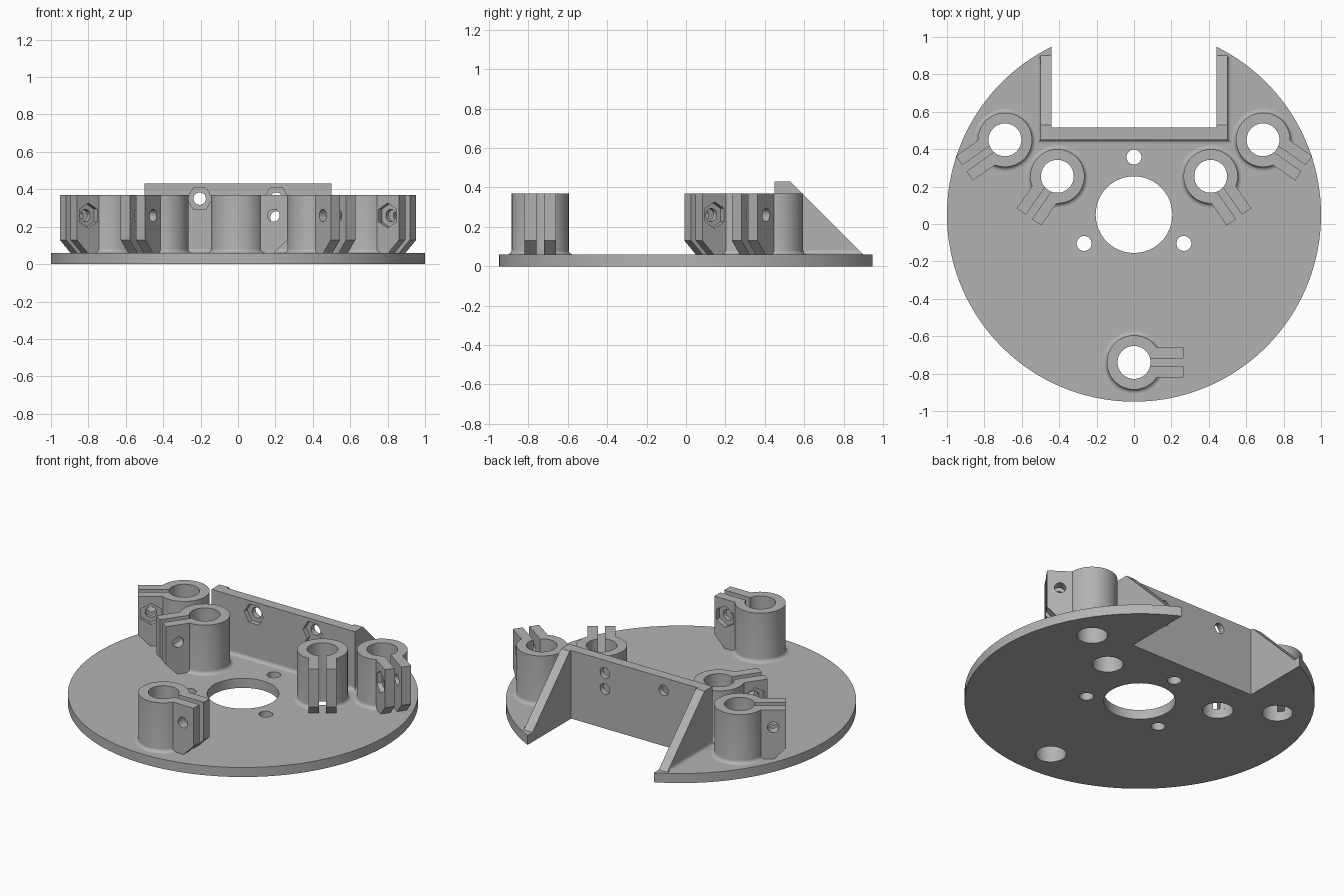
import bpy, bmesh
from math import sin, cos, pi, radians, sqrt, asin
from mathutils import Matrix, Vector

cube = bpy.data.objects.get("Cube")
if cube:
    bpy.data.objects.remove(cube)

grey = bpy.data.materials.new("plain grey")
grey.use_nodes = True
grey.diffuse_color = (0.45, 0.45, 0.45, 1)
grey.node_tree.nodes["Principled BSDF"].inputs["Base Color"].default_value = grey.diffuse_color

PLATE_Y, PLATE_TOP = 0.05, 0.06
CLAMP_TOP, WALL_TOP = 0.37, 0.43
BORE, BOSS = 0.088, 0.145
BOLT, NUT = 0.033, 0.067
COVE = 0.022
UP_Y = Matrix.Rotation(-pi / 2, 4, 'X')   # turns the extrusion axis to +y
UP_X = Matrix(((0, 0, 1, 0), (1, 0, 0, 0), (0, 1, 0, 0), (0, 0, 0, 1)))  # profile in y, z


def add_object(name, bm):
    bmesh.ops.recalc_face_normals(bm, faces=bm.faces)
    mesh = bpy.data.meshes.new(name)
    bm.to_mesh(mesh)
    bm.free()
    ob = bpy.data.objects.new(name, mesh)
    bpy.context.collection.objects.link(ob)
    return ob


def prism(name, points, a, b, matrix=Matrix()):
    """Extrude a flat outline from height a to b, then turn it."""
    bm = bmesh.new()
    face = bm.faces.new([bm.verts.new((x, y, a)) for x, y in points])
    new = bmesh.ops.extrude_face_region(bm, geom=[face])["geom"]
    bmesh.ops.translate(bm, vec=(0, 0, b - a),
                        verts=[v for v in new if isinstance(v, bmesh.types.BMVert)])
    bmesh.ops.transform(bm, matrix=matrix, verts=bm.verts)
    return add_object(name, bm)


def circle(r, n=48, x=0, y=0, turn=0):
    return [(x + r * cos(turn + 2 * pi * i / n), y + r * sin(turn + 2 * pi * i / n))
            for i in range(n)]


def box(x0, x1, y0, y1):
    return [(x0, y0), (x1, y0), (x1, y1), (x0, y1)]


def combine(ob, cutters, operation='DIFFERENCE'):
    for c in cutters:
        mod = ob.modifiers.new("cut", 'BOOLEAN')
        mod.operation, mod.solver, mod.object = operation, 'EXACT', c
    graph = bpy.context.evaluated_depsgraph_get()
    mesh = bpy.data.meshes.new_from_object(ob.evaluated_get(graph))
    ob.modifiers.clear()
    ob.data = mesh
    for c in cutters:
        bpy.data.objects.remove(c)


def finish(ob):
    ob.data.materials.clear()
    ob.data.materials.append(grey)
    bpy.ops.object.select_all(action='DESELECT')
    ob.select_set(True)
    bpy.context.view_layer.objects.active = ob
    bpy.ops.object.shade_smooth_by_angle(angle=radians(30))


def cove_steps(n=5):
    """Offset and height of a concave base fillet, from plate to wall."""
    return [(COVE * (1 - sin(t)), PLATE_TOP + COVE * (1 - cos(t)))
            for t in (pi / 2 * i / n for i in range(n + 1))]


# Clamps: x, y, tab direction in degrees, side of the nut pocket
clamps = [("front_clamp", 0, -0.74, 0, 1)]
for side, s in (("left", 1), ("right", -1)):
    for part, x, y, angle, nut in (("outer", 0.69, 0.45, -35, -1), ("inner", 0.41, 0.255, -55, 1)):
        clamps.append((f"{side}_{part}_clamp", s * x, y,
                       angle if s > 0 else 180 - angle, s * nut))

# Base plate: disc with a rectangular notch at the back
edge = asin(0.44)
arc = [pi / 2 + edge + (2 * pi - 2 * edge) * i / 120 for i in range(121)]
outline = [(cos(t), PLATE_Y + sin(t)) for t in arc] + [(0.44, 0.515), (-0.44, 0.515)]
plate = prism("base_plate", outline, 0, PLATE_TOP)
holes = [(0.205, 0, PLATE_Y)]
holes += [(0.04, 0.308 * cos(radians(a)), PLATE_Y + 0.308 * sin(radians(a))) for a in (90, 210, 330)]
holes += [(BORE, x, y) for _, x, y, _, _ in clamps]
combine(plate, [prism("cutter", circle(r, 48, x, y), -0.1, 0.2) for r, x, y in holes])
finish(plate)

# Split clamps with bolt hole and nut pocket
tab_profile = [(0.11, PLATE_TOP), (0.195, PLATE_TOP), (0.265, 0.13),
               (0.265, CLAMP_TOP), (0.11, CLAMP_TOP)]
for name, x, y, angle, nut in clamps:
    bm = bmesh.new()
    section = [(BORE, PLATE_TOP)] + [(BOSS + d, z) for d, z in cove_steps()]
    section += [(BOSS, CLAMP_TOP), (BORE, CLAMP_TOP)]
    rings = [[bm.verts.new((px, py, z)) for px, py in circle(r)] for r, z in section]
    for lower, upper in zip(rings, rings[1:] + rings[:1]):
        for i in range(len(lower)):
            j = (i + 1) % len(lower)
            bm.faces.new((lower[i], lower[j], upper[j], upper[i]))
    clamp = add_object(name, bm)
    flip = [(px, -pz) for px, pz in tab_profile]
    combine(clamp, [prism("tabs", flip, -0.08, 0.08, UP_Y)], 'UNION')
    bolt_at = dict(x=0.19, y=-0.26)
    pocket = sorted((nut * 0.05, nut * 0.12))
    combine(clamp, [
        prism("slit", box(0, 0.4, -0.02, 0.02), 0, 0.5),
        prism("bolt", circle(BOLT, 24, **bolt_at), -0.2, 0.2, UP_Y),
        prism("nut", circle(NUT, 6, turn=pi / 2, **bolt_at), *pocket, UP_Y)])
    clamp.matrix_world = Matrix.Translation((x, y, 0)) @ Matrix.Rotation(radians(angle), 4, 'Z')
    finish(clamp)

# Upright mounting wall with bolt holes and nut pockets on the front
wall = prism("mounting_wall", box(-0.5, 0.5, 0.45, 0.515), PLATE_TOP, WALL_TOP)
bolts = ((-0.205, -0.35), (0.205, -0.35), (0.205, -0.25))
cutters = [prism("bolt", circle(BOLT, 24, bx, bz), 0.3, 0.7, UP_Y) for bx, bz in bolts]
cutters += [prism("nut", circle(NUT, 6, bx, bz), 0.4, 0.48, UP_Y) for bx, bz in bolts]
combine(wall, cutters)
finish(wall)

# Sloping side ribs
rib_profile = [(0.515, PLATE_TOP), (0.90, PLATE_TOP), (0.53, WALL_TOP), (0.515, WALL_TOP)]
for side, a, b in (("left", 0.44, 0.5), ("right", -0.5, -0.44)):
    finish(prism(f"{side}_rib", rib_profile, a, b, UP_X))

# Fillet around the foot of the wall and ribs
bm = bmesh.new()
rows = []
for d, z in cove_steps():
    path = [(-0.5 - d, 0.9 - z + PLATE_TOP), (-0.5 - d, 0.45 - d),
            (0.5 + d, 0.45 - d), (0.5 + d, 0.9 - z + PLATE_TOP)]
    rows.append([bm.verts.new((px, py, z)) for px, py in path])
for lower, upper in zip(rows, rows[1:]):
    for i in range(3):
        bm.faces.new((lower[i], lower[i + 1], upper[i + 1], upper[i]))
fillet = add_object("wall_fillet", bm)
finish(fillet)
